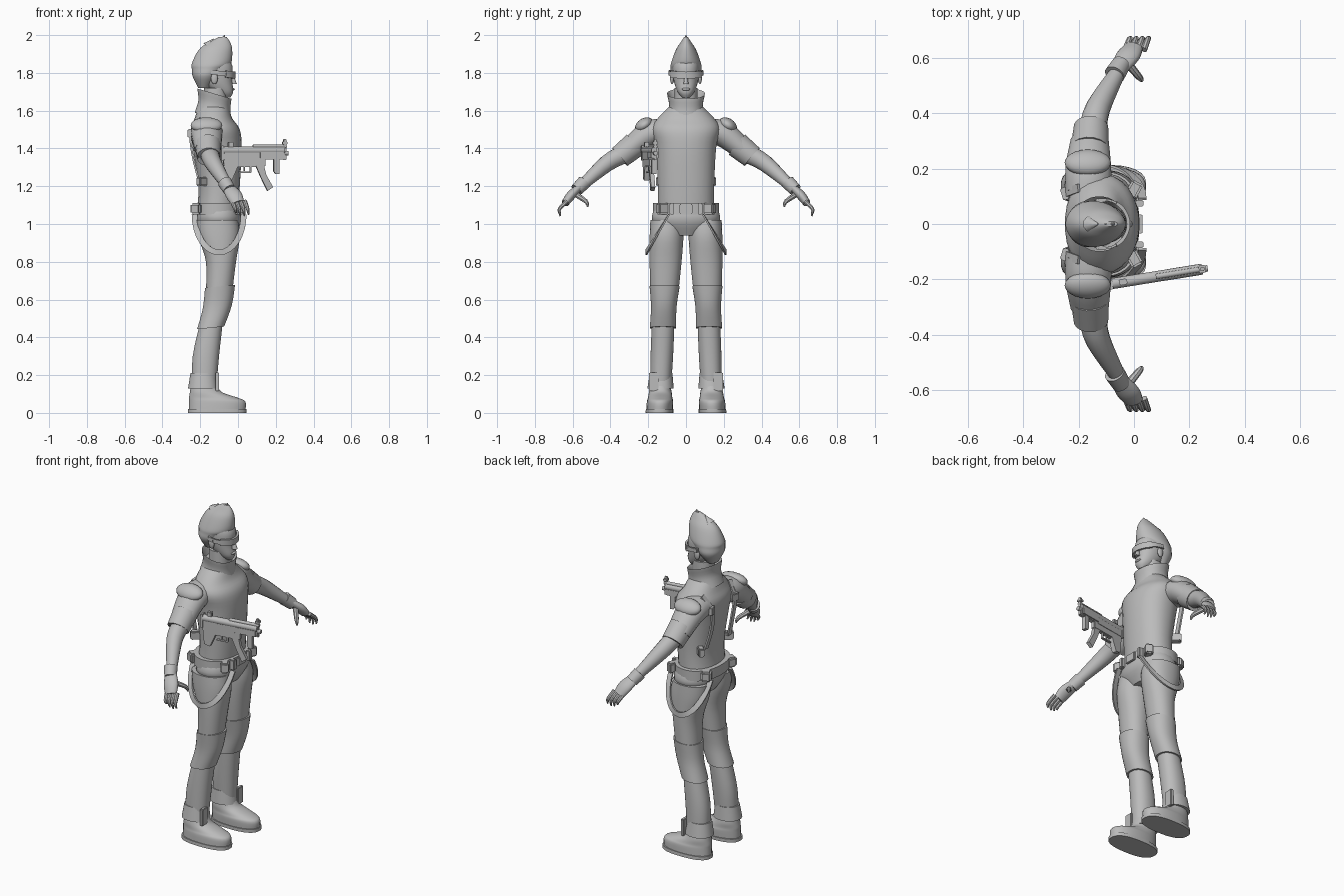
import bpy, bmesh, math
from mathutils import Vector, Matrix

default_cube = bpy.data.objects.get("Cube")
if default_cube:
    bpy.data.objects.remove(default_cube, do_unlink=True)

SHADE = (.5, .5, .5, 1)
grey = bpy.data.materials.new("plain grey")
grey.use_nodes = True
grey.diffuse_color = SHADE
grey.node_tree.nodes["Principled BSDF"].inputs["Base Color"].default_value = SHADE

AXIS_X, AXIS_Y, AXIS_Z = Matrix.Identity(3)
parts = []


def finish(name, mesh_builder):
    bmesh.ops.recalc_face_normals(mesh_builder, faces=mesh_builder.faces)
    mesh = bpy.data.meshes.new(name)
    mesh_builder.to_mesh(mesh)
    mesh_builder.free()
    mesh.materials.append(grey)
    part = bpy.data.objects.new(name, mesh)
    bpy.context.collection.objects.link(part)
    parts.append(part)
    return part


def interpolate(rows, steps):
    """Smooth curve through rows of numbers (cubic Hermite)."""
    rows = [Vector(row) for row in rows]
    last = len(rows) - 1
    result = []
    for i in range(last):
        start, end = rows[i], rows[i + 1]
        leave = (end - rows[max(i - 1, 0)]) / 2
        arrive = (rows[min(i + 2, last)] - start) / 2
        for step in range(steps):
            t = step / steps
            ease = t * t * (3 - 2 * t)
            result.append(start.lerp(end, ease) + leave * t * (1 - t) ** 2 - arrive * t * t * (1 - t))
    return result + [rows[last]]


def skin(name, rings):
    """Join rings of points into a capped surface."""
    builder = bmesh.new()
    loops = [[builder.verts.new(point) for point in ring] for ring in rings]
    for low, high in zip(loops, loops[1:]):
        for i in range(len(low)):
            builder.faces.new((low[i - 1], low[i], high[i], high[i - 1]))
    builder.faces.new(loops[0])
    builder.faces.new(loops[-1])
    return finish(name, builder)


def section(sides, power=2):
    """Unit outline: a rounded square, or a true square with four sides."""
    scale = math.sqrt(2) if sides == 4 else 1
    for i in range(sides):
        angle = math.tau * (i + .5) / sides
        yield [scale * math.copysign(abs(wave) ** (2 / power), wave)
               for wave in (math.cos(angle), math.sin(angle))]


def loft(name, rows, leg=0, steps=4, tilt=0, power=2.2):
    """Level sections: height, centre x, half depth, half width. Legs lean outward."""
    rings = []
    for z, x, depth, width in interpolate(rows, steps):
        y = leg * (.14 - .04 * z)
        rings.append([(x + depth * c, y + width * d, z + tilt * depth * c) for c, d in section(28, power)])
    return skin(name, rings)


def tube(name, rows, across, side=1, ratio=1, steps=4, sides=16):
    """Sections along a path: x, y, z, half size; 'ratio' widens them across."""
    rows = interpolate(rows, steps)
    path = [row.to_3d() if len(row) == 3 else Vector(row[:3]) for row in rows]
    last = len(path) - 1
    rings = []
    for i, centre in enumerate(path):
        along = (path[min(i + 1, last)] - path[max(i - 1, 0)]).normalized()
        wide = (across - along * across.dot(along)).normalized()
        thick = along.cross(wide)
        size = rows[i][3]
        ring = [centre + size * (thick * c + wide * d * ratio) for c, d in section(sides)]
        rings.append([(point.x, side * point.y, point.z) for point in ring])
    return skin(name, rings)


def ball(name, centre, size, roll=0):
    builder = bmesh.new()
    bmesh.ops.create_uvsphere(builder, u_segments=20, v_segments=12, radius=1)
    builder.transform(Matrix.LocRotScale(Vector(centre), Matrix.Rotation(roll, 3, AXIS_X), Vector(size)))
    return finish(name, builder)


def box(name, centre, size, turn=0):
    builder = bmesh.new()
    bmesh.ops.create_cube(builder, size=1)
    builder.transform(Matrix.LocRotScale(Vector(centre), Matrix.Rotation(turn, 3, AXIS_Z), Vector(size)))
    bmesh.ops.bevel(builder, geom=builder.edges[:], offset=min(size) / 6, segments=2, affect='EDGES')
    return finish(name, builder)


def plate(name, profile, half_width):
    return skin(name, [[(x, y, z) for x, z in profile] for y in (-half_width, half_width)])


# Torso, pelvis, belt and collar
loft("torso", [(1.06, -.11, .11, .15), (1.2, -.1, .11, .15), (1.4, -.11, .13, .16),
               (1.5, -.12, .13, .18), (1.56, -.13, .1, .15), (1.62, -.13, .08, .09)])
loft("pelvis", [(1.1, -.1, .11, .16), (1.02, -.1, .12, .18), (.94, -.1, .08, .1)])
loft("belt", [(z, -.11, .13, .175) for z in (1.05, 1.11)], steps=1)
box("belt_buckle", (.02, 0, 1.08), (.02, .07, .05))
loft("neck", [(z, -.12, .06, .06) for z in (1.6, 1.72)], steps=1)
loft("collar", [(1.56, -.13, .1, .1), (1.63, -.125, .085, .09), (1.69, -.125, .09, .1),
                (1.64, -.125, .07, .08)], tilt=-.3)

# Head, hair and face
loft("head", [(1.67, -.06, .02, .02), (1.7, -.08, .055, .045), (1.76, -.11, .08, .065),
              (1.84, -.12, .09, .07), (1.9, -.12, .05, .05)])
loft("hair", [(1.72, -.18, .03, .04), (1.78, -.17, .07, .08), (1.82, -.155, .09, .083),
              (1.85, -.14, .105, .08), (1.92, -.12, .09, .055), (1.96, -.1, .06, .03), (1.99, -.08, .02, .01)], power=2)
for i in range(3):
    back = .03 * i
    tube("hair_tuft_%d" % i, [(-.1 - back, 0, 1.94, .03), (-.07 - back, 0, 2 - back / 3, .002)], AXIS_Y, sides=8)
loft("nose", [(1.74, -.025, .02, .014), (1.79, -.035, .01, .006)], steps=1)
ball("lips", (-.03, 0, 1.713), (.013, .022, .008))

# Wrap-around visor
def visor_path(degrees, size):
    for step in range(-degrees, degrees + 1, 10):
        angle = math.radians(step)
        yield -.11 + .09 * math.cos(angle), .088 * math.sin(angle), 1.8 - .012 * math.cos(angle), size


tube("visor_band", visor_path(110, .004), AXIS_Z, ratio=3, steps=1, sides=4)
tube("visor_lens", visor_path(60, .006), AXIS_Z, ratio=3, steps=1, sides=4)

for label, side in (("left_", 1), ("right_", -1)):
    ball(label + "ear", (-.125, side * .074, 1.77), (.018, .01, .03))
    box(label + "visor_hinge", (-.12, side * .086, 1.8), (.035, .012, .022))

    # Legs and boots
    loft(label + "thigh", [(1.02, -.11, .11, .09), (.93, -.1, .11, .09),
                           (.8, -.09, .08, .085), (.64, -.1, .07, .075)], side)
    loft(label + "knee_sleeve", [(.67, -.095, .08, .08), (.56, -.11, .077, .068),
                                 (.45, -.145, .072, .07)], side, tilt=.1)
    loft(label + "shin", [(.48, -.14, .06, .06), (.3, -.17, .07, .06), (.12, -.18, .065, .055)], side)
    loft(label + "ankle_cuff", [(.21, -.185, .067, .06), (.13, -.185, .08, .07)], side, steps=1)
    box(label + "cuff_flap", (-.11, side * .17, .165), (.02, .05, .1))
    loft(label + "boot", [(.15, -.18, .07, .05), (.11, -.17, .085, .06), (.08, -.13, .13, .065),
                          (.06, -.11, .15, .07), (.01, -.11, .15, .07)], side)
    loft(label + "boot_sole", [(z, -.11, .155, .074) for z in (0, .02)], side, steps=1, power=2.5)

    # Arms
    tube(label + "upper_arm", [(-.165, .12, 1.49, .07), (-.165, .2, 1.475, .07),
                               (-.16, .3, 1.395, .058)], AXIS_X, side, ratio=1.2)
    tube(label + "sleeve_cuff", [(-.16, .27, 1.42, .07), (-.155, .35, 1.355, .063),
                                 (-.155, .34, 1.36, .05)], AXIS_X, side, steps=1)
    ball(label + "shoulder_pad", (-.167, side * .222, 1.523), (.084, .052, .036), -side * .6)
    tube(label + "forearm", [(-.15, .33, 1.37, .05), (-.13, .42, 1.32, .045),
                             (-.055, .555, 1.2, .028)], AXIS_X, side)
    tube(label + "glove_cuff", [(-.07, .54, 1.22, .038), (-.045, .58, 1.18, .034)], AXIS_X, side)
    tube(label + "palm", [(-.05, .57, 1.19, .02), (-.02, .61, 1.15, .025), (0, .64, 1.11, .02)],
         AXIS_X, side, ratio=1.7)
    for i, drop in enumerate((0, .014, .018, .01)):
        x = -.03 + .022 * i
        tube(label + "finger_%d" % i, [(x, .63, 1.12, .012), (x + .015, .67, 1.08, .01),
                                       (x + .02, .665, 1.06 - drop, .004)], AXIS_X, side, sides=8)
    tube(label + "thumb", [(-.03, .59, 1.16, .016), (.02, .53, 1.12, .012), (.03, .52, 1.09, .004)],
         AXIS_X, side, sides=8)

    # Hanging hip strap and belt fittings
    sweep = [math.pi * step / 16 for step in range(17)]
    tube(label + "hip_strap", [(-.1 - .13 * math.cos(a), .09 + .12 * math.sin(a), 1.05 - .2 * math.sin(a), .015)
                               for a in sweep], AXIS_Y, side, ratio=.3, steps=1, sides=4)
    box(label + "front_pouch", (0, side * .125, 1.08), (.045, .06, .06), -side * .5)
    box(label + "belt_clip", (.02, side * .075, 1.08), (.03, .025, .06))
    box(label + "rear_pouch", (-.215, side * .115, 1.08), (.06, .06, .06), side * .5)

    # Back harness
    tube(label + "back_strap", [(-.2, .13, 1.56, .005), (-.25, .11, 1.48, .005), (-.24, .1, 1.36, .005),
                                (-.21, .11, 1.24, .005)], AXIS_Y, side, ratio=3, sides=4)
    box(label + "strap_buckle", (-.25, side * .11, 1.48), (.025, .045, .045), side * .3)
    box(label + "back_pouch", (-.185, side * .125, 1.225), (.035, .075, .05), side * .8)

# Submachine gun, built along x and then turned into place
gun = [
    tube("gun_receiver_tube", [(-.085, 0, 1.39, .02), (.25, 0, 1.39, .02)], AXIS_Y, steps=1),
    tube("gun_barrel", [(.2, 0, 1.375, .012), (.27, 0, 1.375, .012)], AXIS_Y, steps=1),
    tube("gun_cocking_tube", [(.08, 0, 1.41, .01), (.26, 0, 1.41, .01)], AXIS_Y, steps=1),
    box("gun_receiver", (.02, 0, 1.36), (.2, .032, .05)),
    box("gun_handguard", (.18, 0, 1.365), (.14, .04, .045)),
    box("gun_lower_frame", (.04, 0, 1.325), (.21, .026, .045)),
    box("gun_guard_bottom", (.035, 0, 1.275), (.07, .014, .008)),
    box("gun_guard_front", (.067, 0, 1.29), (.008, .014, .035)),
    box("gun_trigger", (.033, 0, 1.295), (.008, .008, .03)),
    box("gun_front_sight", (.25, 0, 1.395), (.016, .014, .11)),
    box("gun_front_sight_hood", (.25, 0, 1.43), (.025, .028, .016)),
    box("gun_rear_sight", (-.04, 0, 1.42), (.03, .022, .03)),
    box("gun_back_plate", (-.085, 0, 1.375), (.014, .04, .08)),
    plate("gun_pistol_grip", [(-.08, 1.34), (-.07, 1.24), (-.035, 1.23), (0, 1.31), (0, 1.34)], .014),
    plate("gun_magazine", [(.09, 1.32), (.135, 1.32), (.15, 1.26), (.187, 1.195), (.157, 1.175), (.12, 1.25)], .011),
    plate("gun_foregrip", [(.19, 1.35), (.19, 1.28), (.2, 1.265), (.22, 1.265), (.22, 1.35)], .013),
]
for part in gun:
    part.data.transform(Matrix.Translation((0, -.203, 0)) @ Matrix.Rotation(.16, 4, AXIS_Z))

# Smooth shading with sharp edges kept
bpy.ops.object.select_all(action='DESELECT')
for part in parts:
    part.select_set(True)
bpy.context.view_layer.objects.active = parts[0]
bpy.ops.object.shade_smooth_by_angle(angle=math.radians(40))
